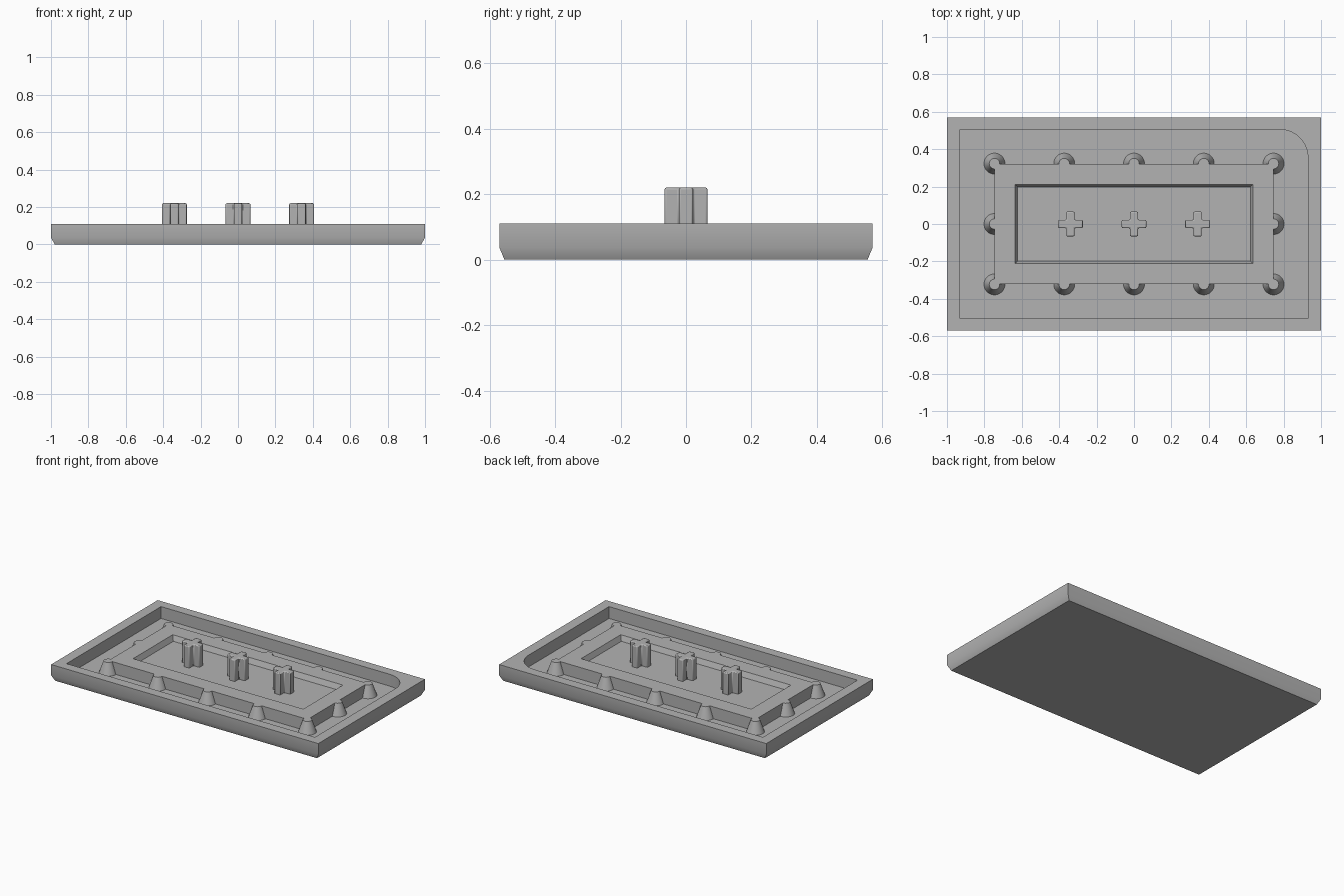
import bpy, bmesh, math

if "Cube" in bpy.data.objects:
    bpy.data.objects.remove(bpy.data.objects["Cube"])

grey = bpy.data.materials.new("plain_grey")
grey.use_nodes = True
COLOUR = (0.45, 0.45, 0.45, 1)
grey.diffuse_color = COLOUR
grey.node_tree.nodes["Principled BSDF"].inputs["Base Color"].default_value = COLOUR

RIM, FLOOR, WELL = 0.11, 0.03, 0.075


def finish(bm, name, bevel=0):
    bmesh.ops.recalc_face_normals(bm, faces=bm.faces)
    mesh = bpy.data.meshes.new(name)
    bm.to_mesh(mesh)
    bm.free()
    obj = bpy.data.objects.new(name, mesh)
    bpy.context.collection.objects.link(obj)
    mesh.materials.append(grey)
    if bevel:
        mod = obj.modifiers.new("soft_edges", "BEVEL")
        mod.width, mod.segments = bevel, 2
    bpy.ops.object.select_all(action="DESELECT")
    obj.select_set(True)
    bpy.context.view_layer.objects.active = obj
    bpy.ops.object.shade_smooth_by_angle(angle=math.radians(32))
    return obj


def outline(x, y, radius=0, steps=14):
    """Rectangle, optionally with its back left corner rounded."""
    pts = [(-x, -y), (x, -y)]
    if radius:
        for i in range(steps + 1):
            a = math.pi / 2 * i / steps
            pts.append((x - radius + radius * math.cos(a),
                        y - radius + radius * math.sin(a)))
    else:
        pts.append((x, y))
    return pts + [(-x, y)]


def ring(bm, pts, z):
    return [bm.verts.new((x, y, z)) for x, y in pts]


def loft(bm, rings):
    for lo, hi in zip(rings, rings[1:]):
        n = len(lo)
        for i in range(n):
            j = (i + 1) % n
            bm.faces.new((lo[i], lo[j], hi[j], hi[i]))


# Tray: chamfered foot, flat rim, pocket with one rounded corner
bm = bmesh.new()
outer = [ring(bm, outline(0.98, 0.555), 0),
         ring(bm, outline(1, 0.57), 0.037),
         ring(bm, outline(1, 0.57), RIM)]
loft(bm, outer)
bm.faces.new(outer[0])
pocket = outline(0.93, 0.505, 0.15)
inner = [ring(bm, pocket, RIM), ring(bm, pocket, FLOOR)]
loft(bm, inner)
bm.faces.new(inner[1])
rim_edges = [bm.edges.get((r[i - 1], r[i])) for r in (outer[2], inner[0]) for i in range(len(r))]
bmesh.ops.triangle_fill(bm, edges=rim_edges, use_beauty=True, normal=(0, 0, 1))
finish(bm, "tray")

# Raised block with a shallow sloped well
bm = bmesh.new()
steps = [ring(bm, outline(0.745, 0.32), FLOOR),
         ring(bm, outline(0.745, 0.32), RIM),
         ring(bm, outline(0.637, 0.212), RIM),
         ring(bm, outline(0.622, 0.197), WELL)]
loft(bm, steps)
bm.faces.new(steps[-1])
finish(bm, "raised_block")

# Tapered pegs around the block
spots = [(x * 0.373, y * 0.323) for x in range(-2, 3) for y in (-1, 1)]
spots += [(-0.746, 0), (0.746, 0)]
for x, y in spots:
    bm = bmesh.new()
    bmesh.ops.create_cone(bm, cap_ends=True, segments=32, radius1=0.056,
                          radius2=0.028, depth=RIM - FLOOR)
    bmesh.ops.translate(bm, verts=bm.verts, vec=(x, y, (RIM + FLOOR) / 2))
    finish(bm, "tapered_peg")

# Cross-shaped posts
ARM, HALF = 0.066, 0.022
quarter = [(ARM, -HALF), (ARM, HALF), (HALF, HALF)]
for x in (-0.34, 0, 0.34):
    pts = []
    for turn in range(4):
        c, s = round(math.cos(turn * math.pi / 2)), round(math.sin(turn * math.pi / 2))
        pts += [(x + px * c - py * s, px * s + py * c) for px, py in quarter]
    bm = bmesh.new()
    ends = [ring(bm, pts, WELL - 0.01), ring(bm, pts, 0.22)]
    loft(bm, ends)
    for end in ends:
        bm.faces.new(end)
    finish(bm, "cross_post", bevel=0.006)
